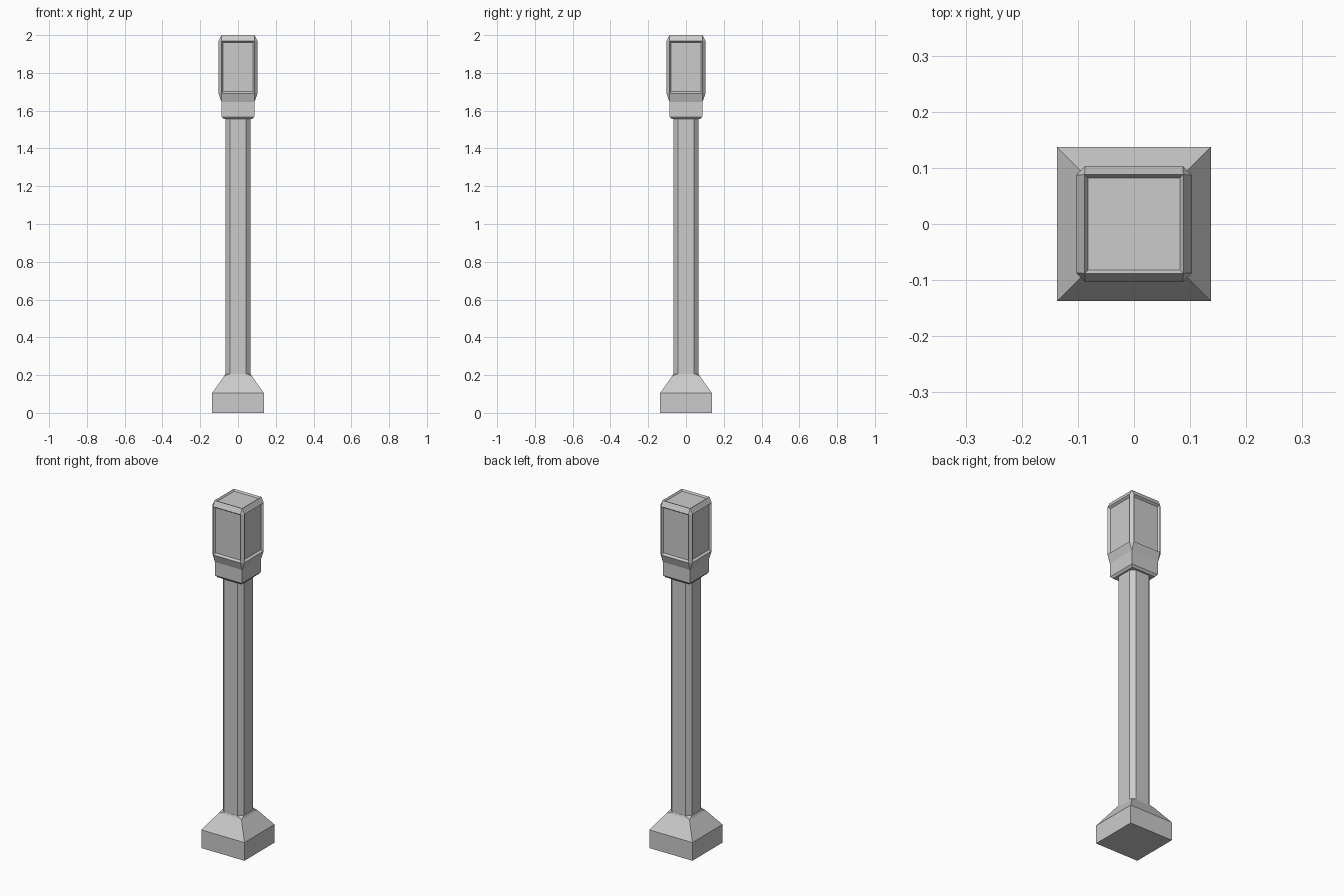
import bpy, bmesh

if "Cube" in bpy.data.objects:
    bpy.data.objects.remove(bpy.data.objects["Cube"])


def ring_points(z, half, flat):
    """Square ring with cut corners; flat == half gives a plain square."""
    return [(half, -flat, z), (half, flat, z), (flat, half, z), (-flat, half, z),
            (-half, flat, z), (-half, -flat, z), (-flat, -half, z), (flat, -half, z)]


def loft(rings):
    bm = bmesh.new()
    loops = [[bm.verts.new(p) for p in ring_points(*r)] for r in rings]
    for a, b in zip(loops, loops[1:]):
        for i in range(8):
            j = (i + 1) % 8
            bm.faces.new((a[i], a[j], b[j], b[i]))
    bm.faces.new(loops[0][::-1])
    bm.faces.new(loops[-1])
    # merge the doubled points of plain square rings
    bmesh.ops.remove_doubles(bm, verts=bm.verts[:], dist=1e-5)
    bmesh.ops.recalc_face_normals(bm, faces=bm.faces[:])
    bm.normal_update()
    return bm


def finish(bm, name):
    mesh = bpy.data.meshes.new(name)
    bm.to_mesh(mesh)
    bm.free()
    obj = bpy.data.objects.new(name, mesh)
    bpy.context.collection.objects.link(obj)
    return obj


# plinth with sloped shoulders meeting the octagonal post
finish(loft([(0, 0.137, 0.137), (0.105, 0.137, 0.137),
             (0.195, 0.073, 0.073), (0.207, 0.068, 0.043)]), "base")

# post with chamfered corners
finish(loft([(0.2, 0.067, 0.043), (1.56, 0.067, 0.043)]), "post")

# lamp head: square collar flaring into a chamfered block
bm = loft([(1.555, 0.076, 0.076), (1.567, 0.086, 0.086), (1.645, 0.087, 0.087),
           (1.692, 0.103, 0.087), (1.97, 0.103, 0.087), (2.0, 0.088, 0.088)])

# recessed panels on the four sides and the top
sides = [f for f in bm.faces if f.calc_center_median().z > 1.75
         and max(abs(f.normal.x), abs(f.normal.y)) > 0.99]
top = [f for f in bm.faces if f.normal.z > 0.99]
bmesh.ops.inset_individual(bm, faces=sides, thickness=0.012, depth=-0.012)
bmesh.ops.inset_individual(bm, faces=top, thickness=0.009, depth=-0.01)
finish(bm, "lamp_head")
